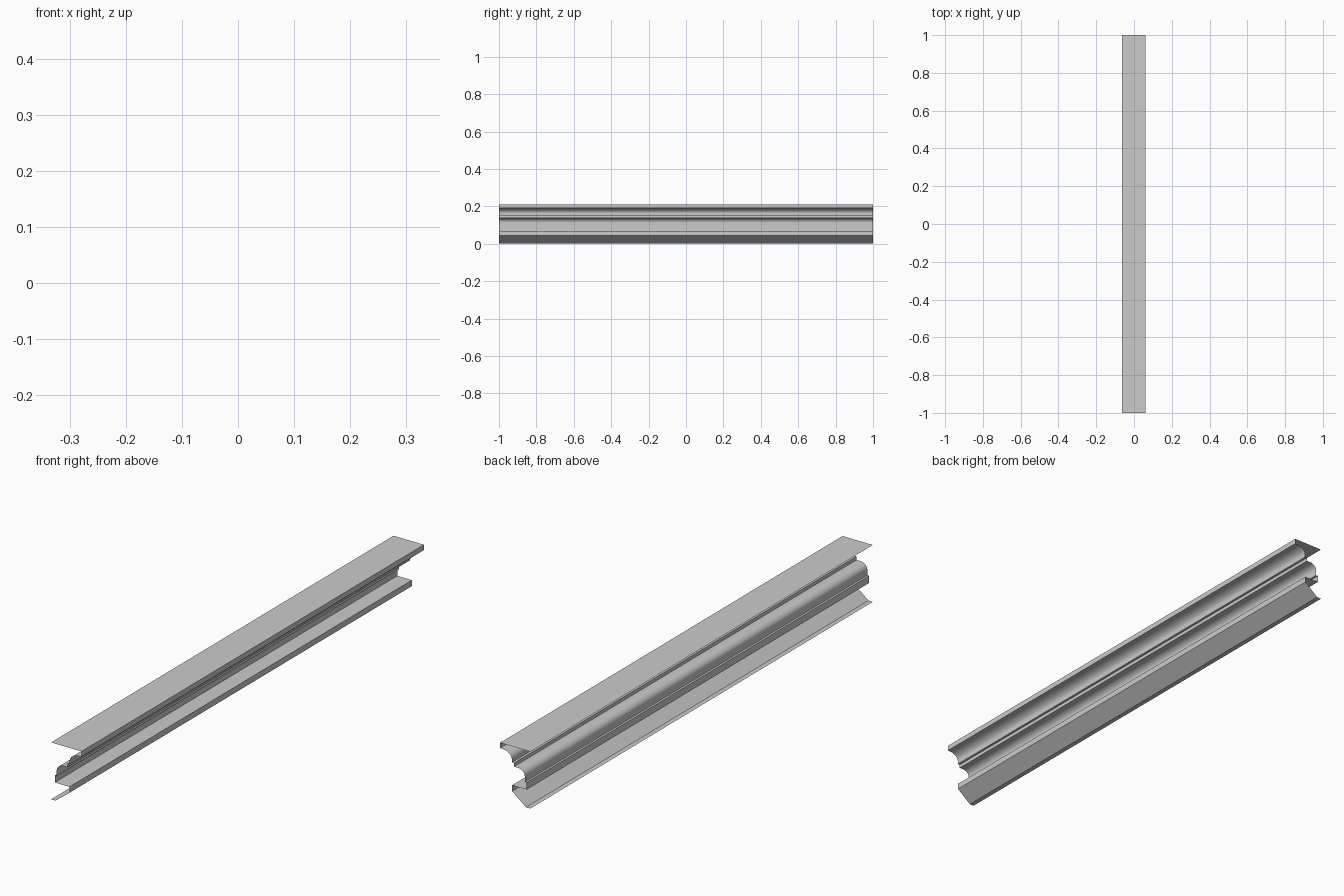
import bpy, math

if "Cube" in bpy.data.objects:
    bpy.data.objects.remove(bpy.data.objects["Cube"])


def cavetto(x0, z0, x1, z1, steps=8):
    """Concave quarter arc: level at the top (x0, z0), upright at the bottom (x1, z1)."""
    pts = []
    for i in range(steps + 1):
        a = math.pi / 2 * i / steps
        pts.append((x0 - (x0 - x1) * math.sin(a), z1 + (z0 - z1) * math.cos(a)))
    return pts


# Moulding cross-section (x, z) from the top rear edge to the bottom rear edge
profile = [(-0.064, 0.21), (0.06, 0.21), (0.06, 0.19)]
profile += cavetto(0.053, 0.19, 0.012, 0.163)
profile += [(0.012, 0.15), (0.003, 0.15), (0.003, 0.137)]
profile += cavetto(-0.012, 0.137, -0.041, 0.113)
profile += [(-0.041, 0.092), (-0.049, 0.092), (-0.049, 0.066),
            (0.011, 0.066), (0.011, 0.044), (-0.046, 0.0), (-0.064, 0.0)]

# Extrude along y as an open shell
n = len(profile)
verts = [(x, y, z) for y in (-1, 1) for x, z in profile]
faces = [(i, i + 1, n + i + 1, n + i) for i in range(n - 1)]
faces = [f[::-1] for f in faces]
mesh = bpy.data.meshes.new("cornice_moulding")
mesh.from_pydata(verts, [], faces)
mesh.update()
if mesh.polygons[0].normal.z < 0:
    mesh.flip_normals()
moulding = bpy.data.objects.new("cornice_moulding", mesh)
bpy.context.collection.objects.link(moulding)

# Smooth coves, crisp fillets
bpy.context.view_layer.objects.active = moulding
moulding.select_set(True)
bpy.ops.object.shade_smooth_by_angle(angle=math.radians(30))
